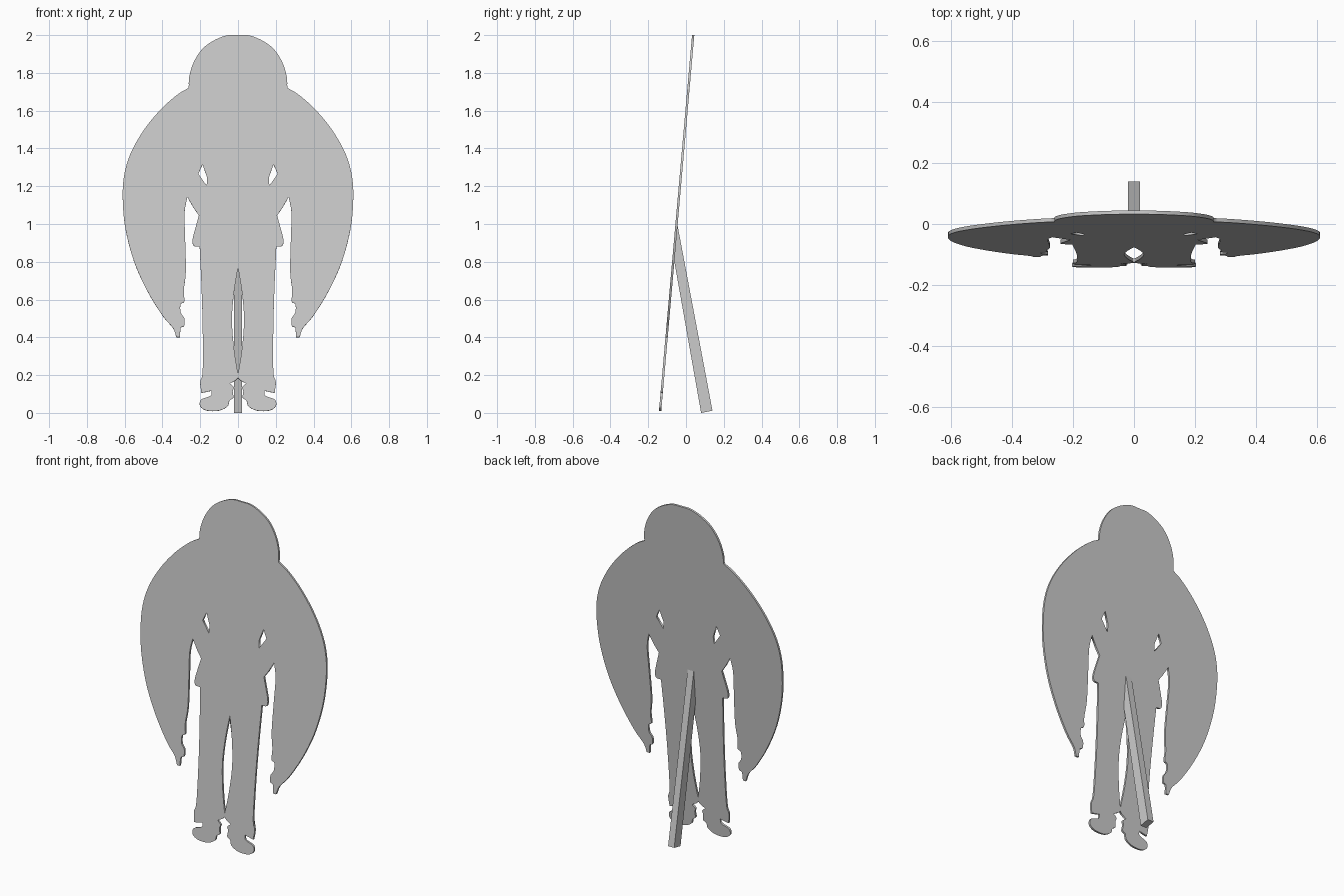
import bpy, bmesh, math
from mathutils import Vector

if "Cube" in bpy.data.objects:
    bpy.data.objects.remove(bpy.data.objects["Cube"])

TILT = math.atan(0.088)
THICK = 0.012
FOOT_Y = -0.138


def smooth(run, steps=4):
    """Catmull-Rom curve through a run of points, keeping its end corners."""
    p = [Vector(q) for q in run]
    p = [p[0] * 2 - p[1]] + p + [p[-1] * 2 - p[-2]]
    out = []
    for a, b, c, d in zip(p, p[1:], p[2:], p[3:]):
        for i in range(steps):
            t = i / steps
            out.append(0.5 * (2 * b + (c - a) * t + (2 * a - 5 * b + 4 * c - d) * t * t
                              + (3 * b - a - 3 * c + d) * t ** 3))
    return [tuple(q) for q in out] + [tuple(run[-1])]


def mirror(points):
    return [(-x, z) for x, z in reversed(points)]


# Half outline, from top of head to between the feet; each run ends at a corner
head = [(0, 2.0), (0.06, 1.998), (0.13, 1.97), (0.19, 1.925), (0.235, 1.855),
        (0.258, 1.78), (0.261, 1.72)]
hair_outer = [(0.261, 1.72), (0.32, 1.685), (0.41, 1.605), (0.50, 1.495), (0.57, 1.37),
              (0.604, 1.25), (0.61, 1.12), (0.595, 0.97), (0.55, 0.80), (0.48, 0.645),
              (0.40, 0.515), (0.345, 0.45), (0.326, 0.40)]
hair_inner = [(0.307, 0.40), (0.303, 0.45), (0.285, 0.46), (0.284, 0.50), (0.303, 0.53),
              (0.304, 0.575), (0.284, 0.59), (0.287, 0.65), (0.276, 0.75), (0.28, 0.93),
              (0.283, 1.06), (0.268, 1.143)]
waist = [(0.235, 1.085), (0.207, 1.045)]
jacket = [(0.225, 0.98), (0.24, 0.92), (0.235, 0.885), (0.203, 0.88)]
leg = [(0.203, 0.88), (0.193, 0.66), (0.187, 0.45), (0.187, 0.22), (0.2, 0.165), (0.194, 0.105)]
shoe = [(0.14, 0.117), (0.145, 0.09), (0.195, 0.07), (0.2, 0.035), (0.165, 0.012),
        (0.10, 0.012), (0.055, 0.035), (0.045, 0.065), (0.025, 0.08), (0.028, 0.115),
        (0.022, 0.135), (0.043, 0.155)]
half = []
for run in (head, hair_outer, hair_inner, waist, jacket, leg, shoe):
    half += smooth(run) if len(run) > 2 else run
half += [(0.012, 0.172), (0, 0.185)]
clean = [half[0]]
for q in half[1:]:
    if (Vector(q) - Vector(clean[-1])).length > 1e-4:
        clean.append(q)
outline = clean + mirror(clean)[1:-1]

# Openings: beside each arm, and between the legs
arm_gap = [(0.188, 1.315), (0.21, 1.265), (0.166, 1.202), (0.163, 1.245)]
leg_side = smooth([(0, 0.77), (0.022, 0.63), (0.032, 0.49), (0.021, 0.34), (0, 0.205)])
leg_gap = leg_side + mirror(leg_side)[1:-1]

# Flat standing board, filled from the outline and its openings
curve = bpy.data.curves.new("figure_board", 'CURVE')
curve.dimensions = '2D'
curve.fill_mode = 'BOTH'
curve.extrude = THICK / 2
for loop in (outline, arm_gap, mirror(arm_gap), leg_gap):
    s = curve.splines.new('POLY')
    s.points.add(len(loop) - 1)
    for pt, (x, z) in zip(s.points, loop):
        pt.co = (x, z / math.cos(TILT), 0, 1)
    s.use_cyclic_u = True
board = bpy.data.objects.new("figure_board", curve)
bpy.context.collection.objects.link(board)
board.rotation_euler = (math.pi / 2 - TILT, 0, 0)
board.location = (0, FOOT_Y, 0)
bpy.context.view_layer.objects.active = board
board.select_set(True)
bpy.ops.object.convert(target='MESH')

# Rear strut, a square bar cut flush against the board
side = [(-0.048, 1.01), (0.14, 0.012), (0.08, 0.0), (-0.065, 0.82)]
bm = bmesh.new()
face = bm.faces.new([bm.verts.new((-0.02, y, z)) for y, z in side])
ext = bmesh.ops.extrude_face_region(bm, geom=[face])
bmesh.ops.translate(bm, vec=(0.04, 0, 0),
                    verts=[g for g in ext["geom"] if isinstance(g, bmesh.types.BMVert)])
bmesh.ops.recalc_face_normals(bm, faces=bm.faces)
mesh = bpy.data.meshes.new("rear_strut")
bm.to_mesh(mesh)
bm.free()
bpy.context.collection.objects.link(bpy.data.objects.new("rear_strut", mesh))
